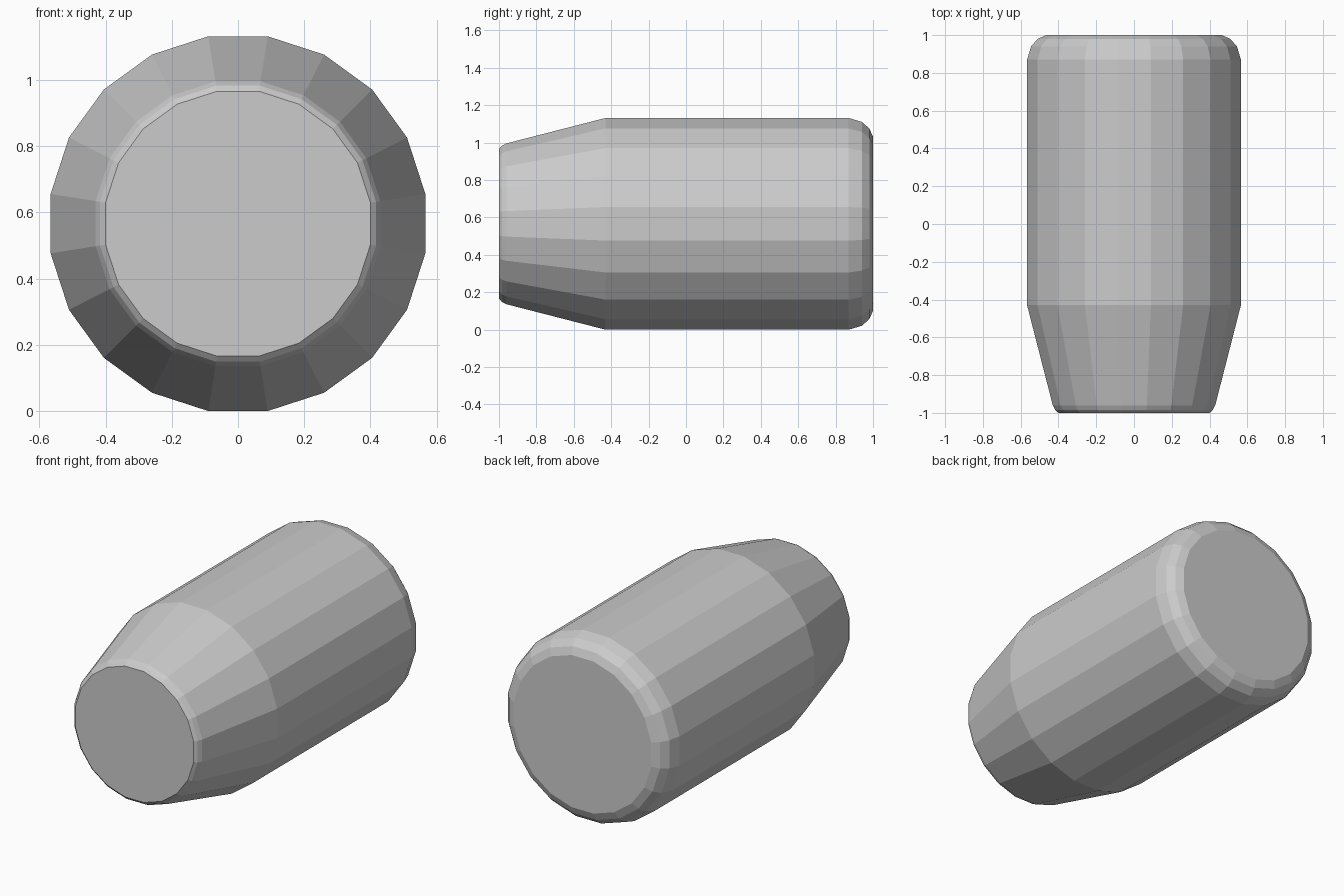
import bpy, bmesh, math

if "Cube" in bpy.data.objects:
    bpy.data.objects.remove(bpy.data.objects["Cube"])

SIDES = 20
CENTRE_Z = 0.565
# (y, radius) from the narrow front end to the rounded back end
PROFILE = [(-1.0, 0.40), (-0.985, 0.417), (-0.96, 0.43), (-0.43, 0.566),
           (0.87, 0.566), (0.94, 0.545), (0.98, 0.51), (1.0, 0.465)]

bm = bmesh.new()
rings = []
for y, apothem in PROFILE:
    r = apothem / math.cos(math.pi / SIDES) 
    ring = []
    for i in range(SIDES):
        a = 2 * math.pi * (i + 0.5) / SIDES
        ring.append(bm.verts.new((r * math.cos(a), y, CENTRE_Z + r * math.sin(a))))
    rings.append(ring)

# Side walls
for lower, upper in zip(rings, rings[1:]):
    for i in range(SIDES):
        j = (i + 1) % SIDES
        bm.faces.new((lower[i], lower[j], upper[j], upper[i]))

# Flat end caps
bm.faces.new(rings[0])
bm.faces.new(rings[-1])
bmesh.ops.recalc_face_normals(bm, faces=bm.faces)
# Rest exactly on the ground
low = min(v.co.z for v in bm.verts)
bmesh.ops.translate(bm, verts=bm.verts, vec=(0, 0, -low))

mesh = bpy.data.meshes.new("tapered_barrel")
bm.to_mesh(mesh)
bm.free()
barrel = bpy.data.objects.new("tapered_barrel", mesh)
bpy.context.collection.objects.link(barrel)
